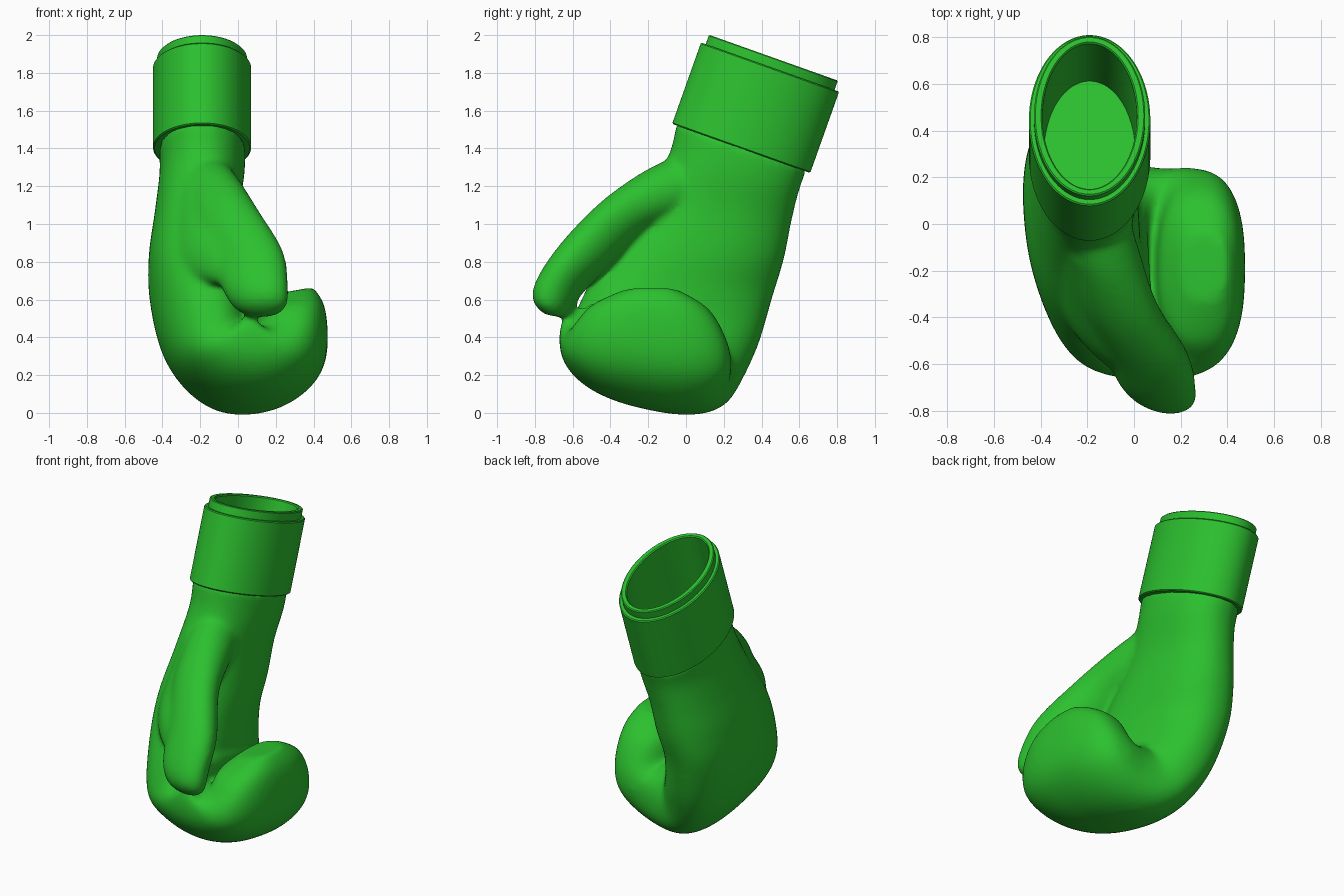
import bpy, bmesh
from math import sin, cos, pi, radians, copysign
from mathutils import Vector

if "Cube" in bpy.data.objects:
    bpy.data.objects.remove(bpy.data.objects["Cube"])

green = bpy.data.materials.new("green")
green.diffuse_color = (0.025, 0.53, 0.028, 1)
green.use_nodes = True
green.node_tree.nodes["Principled BSDF"].inputs["Base Color"].default_value = green.diffuse_color


def add_rings(bm, rings):
    """Skin a list of point rings and cap both ends."""
    vs = [[bm.verts.new(p) for p in r] for r in rings]
    n = len(vs[0])
    new = []
    for a, b in zip(vs, vs[1:]):
        for i in range(n):
            new.append(bm.faces.new((a[i], a[(i + 1) % n], b[(i + 1) % n], b[i])))
    new += [bm.faces.new(vs[0][::-1]), bm.faces.new(vs[-1])]
    bmesh.ops.recalc_face_normals(bm, faces=new)


def finish(bm, name):
    me = bpy.data.meshes.new(name)
    bm.to_mesh(me)
    bm.free()
    ob = bpy.data.objects.new(name, me)
    bpy.context.collection.objects.link(ob)
    me.materials.append(green)
    bpy.ops.object.select_all(action='DESELECT')
    bpy.context.view_layer.objects.active = ob
    ob.select_set(True)
    return ob


def spline(keys, steps=6):
    """Catmull-Rom interpolation of section rows."""
    out = []
    for i in range(len(keys) - 1):
        a, b = keys[max(i - 1, 0)], keys[i]
        c, d = keys[i + 1], keys[min(i + 2, len(keys) - 1)]
        for s in range(steps):
            t = s / steps
            out.append([0.5 * (2*q + (r - p)*t + (2*p - 5*q + 4*r - w)*t*t
                               + (3*q - p - 3*r + w)*t**3)
                        for p, q, r, w in zip(a, b, c, d)])
    return out + [list(keys[-1])]


def section(row, power, n=48):
    """Oval between a front and a back point; h, ang give the thickness."""
    f, b, h = Vector(row[:3]), Vector(row[3:6]), row[6]
    ang = radians(row[7]) if len(row) > 7 else pi
    c, u = (f + b) / 2, (b - f) / 2
    v = Vector((cos(ang), 0, sin(ang))) * h
    e = 2 / power
    sp = lambda x: copysign(abs(x) ** e, x)
    return [c + u * sp(cos(2*pi*i/n)) + v * sp(sin(2*pi*i/n)) for i in range(n)]


# Palm and curled fingers: front xyz, back xyz, half thickness, outward angle
palm = [
    (-.19, -.05, 1.54, -.19, .64, 1.29, .23, 180),
    (-.19, -.09, 1.37, -.19, .60, 1.18, .225, 180),
    (-.21, -.22, 1.12, -.22, .56, 1.02, .225, 180),
    (-.20, -.40, .86, -.25, .52, .82, .245, 180),
    (-.16, -.54, .63, -.27, .46, .62, .245, 183),
    (-.13, -.63, .42, -.20, .38, .36, .24, 205),
    (-.02, -.665, .40, -.06, .28, .19, .26, 245),
    (.12, -.67, .39, .10, .24, .21, .275, 285),
    (.235, -.65, .39, .245, .24, .28, .23, 325),
    (.28, -.59, .47, .28, .21, .40, .195, 360),
    (.285, -.50, .57, .285, .12, .55, .17, 365),
    (.30, -.33, .648, .30, -.04, .648, .10, 370),
]
# Thumb lying across the front
thumb = [
    (-.16, -.06, 1.36, -.16, .16, 1.13, .13),
    (-.10, -.24, 1.27, -.15, .00, 1.05, .15),
    (.00, -.46, 1.11, -.13, -.22, .94, .165),
    (.12, -.67, .89, -.02, -.41, .77, .175),
    (.15, -.795, .70, .03, -.54, .64, .165),
    (.16, -.81, .59, .08, -.61, .54, .135),
    (.15, -.75, .52, .12, -.65, .505, .07),
]
# Padding that joins the thumb to the palm
web = [
    (-.14, -.20, 1.25, -.20, .05, 1.25, .13),
    (-.08, -.38, 1.08, -.24, -.06, 1.05, .15),
    (-.03, -.58, .89, -.28, -.20, .84, .14),
    (-.01, -.65, .75, -.24, -.32, .73, .11),
    (.00, -.66, .68, -.20, -.40, .68, .05),
]
bm = bmesh.new()
for keys, p0, p1 in ((palm, 2.15, 2.6), (thumb, 2.05, 2.05), (web, 2.2, 2.2)):
    rows = spline(keys)
    add_rings(bm, [section(r, p0 + (p1 - p0) * i / len(rows))
                   for i, r in enumerate(rows)])
glove = finish(bm, "padded_mitt")
rm = glove.modifiers.new("fuse", 'REMESH')
rm.mode, rm.voxel_size, rm.use_smooth_shade = 'VOXEL', 0.015, True
sm = glove.modifiers.new("soften", 'SMOOTH')
sm.factor, sm.iterations = 0.5, 24
bpy.ops.object.shade_smooth()

# Hollow oval cuff: height along the tilted axis, half width x, half width y
axis, side = Vector((0, .335, .942)), Vector((0, .942, -.335))
base = Vector((-.19, .292, 1.40))
profile = [(0, .20, .32), (0, .252, .38), (.006, .26, .388), (.451, .26, .388),
           (.457, .254, .382), (.457, .238, .362), (.505, .238, .362),
           (.51, .232, .356), (.51, .208, .336), (.503, .202, .33),
           (.04, .195, .325)]
bm = bmesh.new()
N = 96
add_rings(bm, [[base + axis * t + Vector((rx * cos(2*pi*i/N), 0, 0))
                + side * (ry * sin(2*pi*i/N)) for i in range(N)]
               for t, rx, ry in profile])
finish(bm, "wrist_cuff")
bpy.ops.object.shade_smooth_by_angle(angle=radians(35))
